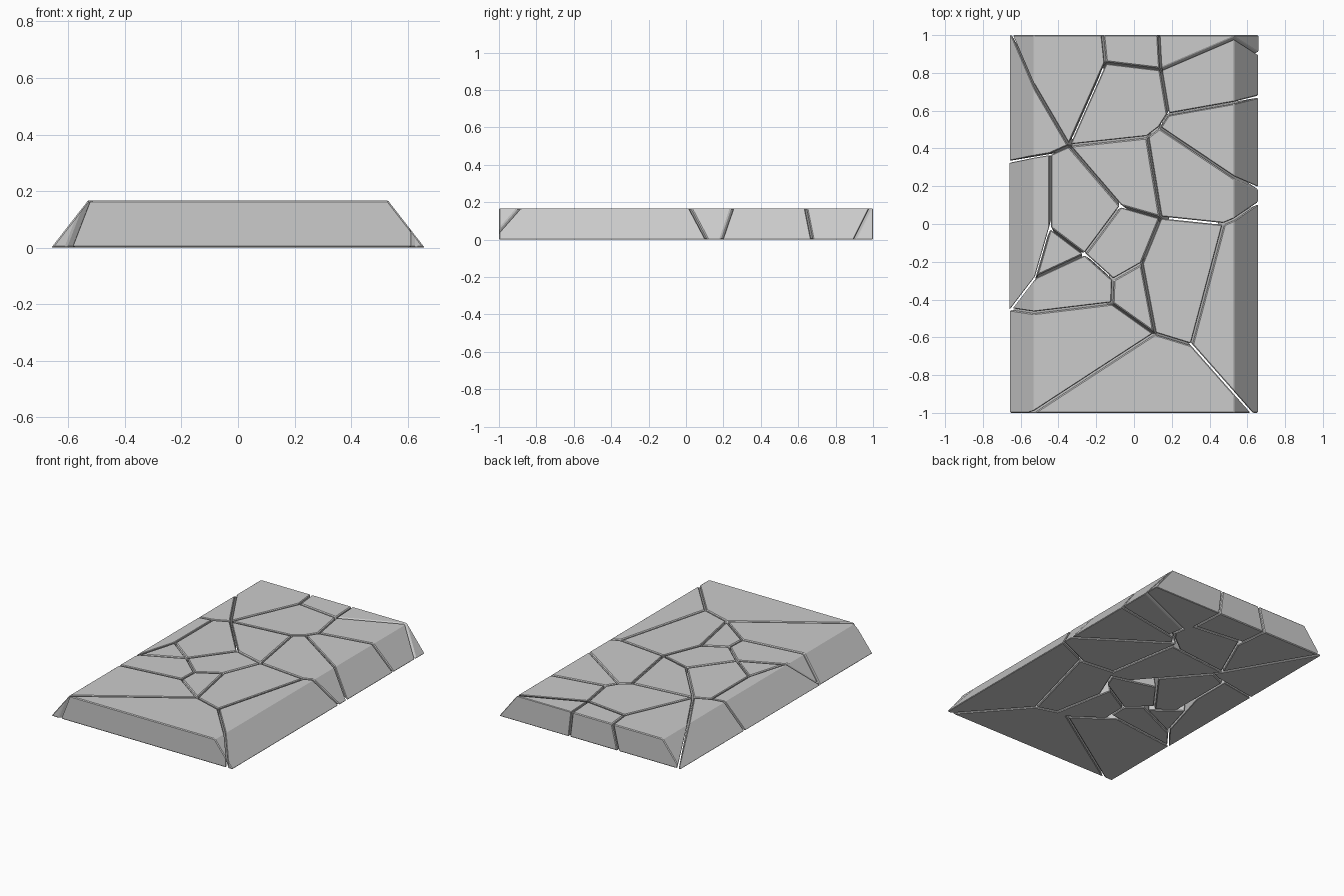
import bpy, bmesh
from mathutils import Vector

if "Cube" in bpy.data.objects:
    bpy.data.objects.remove(bpy.data.objects["Cube"])

H = 0.167      # slab height
GAP = 0.005    # half width of a crack
PROFILE = [(-0.66, 0), (0.66, 0), (0.53, H), (-0.53, H)]

# crack junctions on the top face (lower case) and crack ends at the rim (capitals)
P = {
    'a': (-.345, .415), 'b': (-.445, .37), 'c': (-.15, .855), 'd': (.14, .82),
    'e': (.18, .58), 'f': (.135, .51), 'g': (.07, .46), 'h': (.14, .035),
    'i': (-.07, .095), 'j': (-.26, -.16), 'k': (.475, 0), 'l': (.305, -.64),
    'm': (.11, -.58), 'n': (.04, -.21), 'o': (-.11, -.295), 'p': (-.115, -.42),
    'q': (-.52, -.28), 'r': (-.445, -.02),
    'A': (-.535, .74), 'B': (-.165, 1), 'C': (.13, 1), 'D': (.525, .985),
    'E': (.53, .642), 'F': (.53, .245), 'G': (.545, .03), 'H': (.53, -.895),
    'I': (-.52, -.99), 'J': (-.53, -.47), 'K': (-.65, -.45), 'L': (-.535, .355),
}

# cracks: end points, stone on the left, stone on the right, sideways lean at the base
CRACKS = [
    ('aA', 1, 2, -.04), ('ab', 10, 1, .03), ('bL', 19, 1, .005), ('ac', 2, 7, -.005),
    ('cB', 2, 3, .04), ('cd', 3, 7, -.04), ('dC', 3, 4, -.02), ('dD', 4, 5, -.128),
    ('de', 5, 7, .04), ('eE', 5, 6, .01), ('ef', 6, 7, -.01), ('fF', 6, 8, .025),
    ('fg', 8, 7, -.04), ('ga', 9, 7, -.04), ('gh', 8, 9, .05), ('ih', 9, 11, -.05),
    ('ai', 9, 10, .03), ('ij', 11, 10, -.03), ('hk', 8, 12, 0), ('kG', 8, 13, .03),
    ('kl', 13, 12, -.037), ('lH', 13, 14, 0), ('ml', 12, 14, .02), ('mn', 15, 12, -.03),
    ('nh', 11, 12, -.04), ('no', 15, 11, -.04), ('jo', 11, 17, .005), ('op', 15, 17, -.03),
    ('pm', 15, 16, -.03), ('pJ', 16, 17, -.035), ('mI', 14, 16, -.035), ('jq', 17, 18, .03),
    ('jr', 18, 10, .03), ('br', 10, 19, .03), ('rq', 18, 19, -.005), ('qK', 17, 19, 0),
]


def slab():
    """Solid slab with sloped long sides."""
    bm = bmesh.new()
    face = bm.faces.new([bm.verts.new((x, -1, z)) for x, z in PROFILE])
    ext = bmesh.ops.extrude_face_region(bm, geom=[face], use_keep_orig=True)
    moved = [g for g in ext['geom'] if isinstance(g, bmesh.types.BMVert)]
    bmesh.ops.translate(bm, verts=moved, vec=(0, 2, 0))
    bmesh.ops.recalc_face_normals(bm, faces=bm.faces[:])
    return bm


def cut(bm, co, normal):
    """Remove everything on the normal side and cap the cut."""
    bmesh.ops.bisect_plane(bm, geom=bm.verts[:] + bm.edges[:] + bm.faces[:], dist=1e-5,
                           plane_co=co, plane_no=normal, clear_outer=True)
    rim = [e for e in bm.edges if e.is_boundary]
    if rim:
        bmesh.ops.holes_fill(bm, edges=rim, sides=0)


# planes bounding every stone
planes = {}
for ends, left, right, lean in CRACKS:
    a, b = (Vector((*P[c], H)) for c in ends)
    d = (b - a).normalized()
    n = Vector((-d.y, d.x, lean / H)).normalized()
    planes.setdefault(left, []).append((a + n * GAP, -n))
    planes.setdefault(right, []).append((a - n * GAP, n))

# one stone per cell, with a fine chamfer on its edges
for idx in sorted(planes):
    bm = slab()
    for co, n in planes[idx]:
        cut(bm, co, n)
    bmesh.ops.remove_doubles(bm, verts=bm.verts[:], dist=0.0005)
    bmesh.ops.recalc_face_normals(bm, faces=bm.faces[:])
    me = bpy.data.meshes.new(f"stone_{idx:02d}")
    bm.to_mesh(me)
    bm.free()
    ob = bpy.data.objects.new(me.name, me)
    bpy.context.collection.objects.link(ob)
    bev = ob.modifiers.new("chamfer", 'BEVEL')
    bev.width = 0.005
    bev.segments = 1
    bev.limit_method = 'ANGLE'
